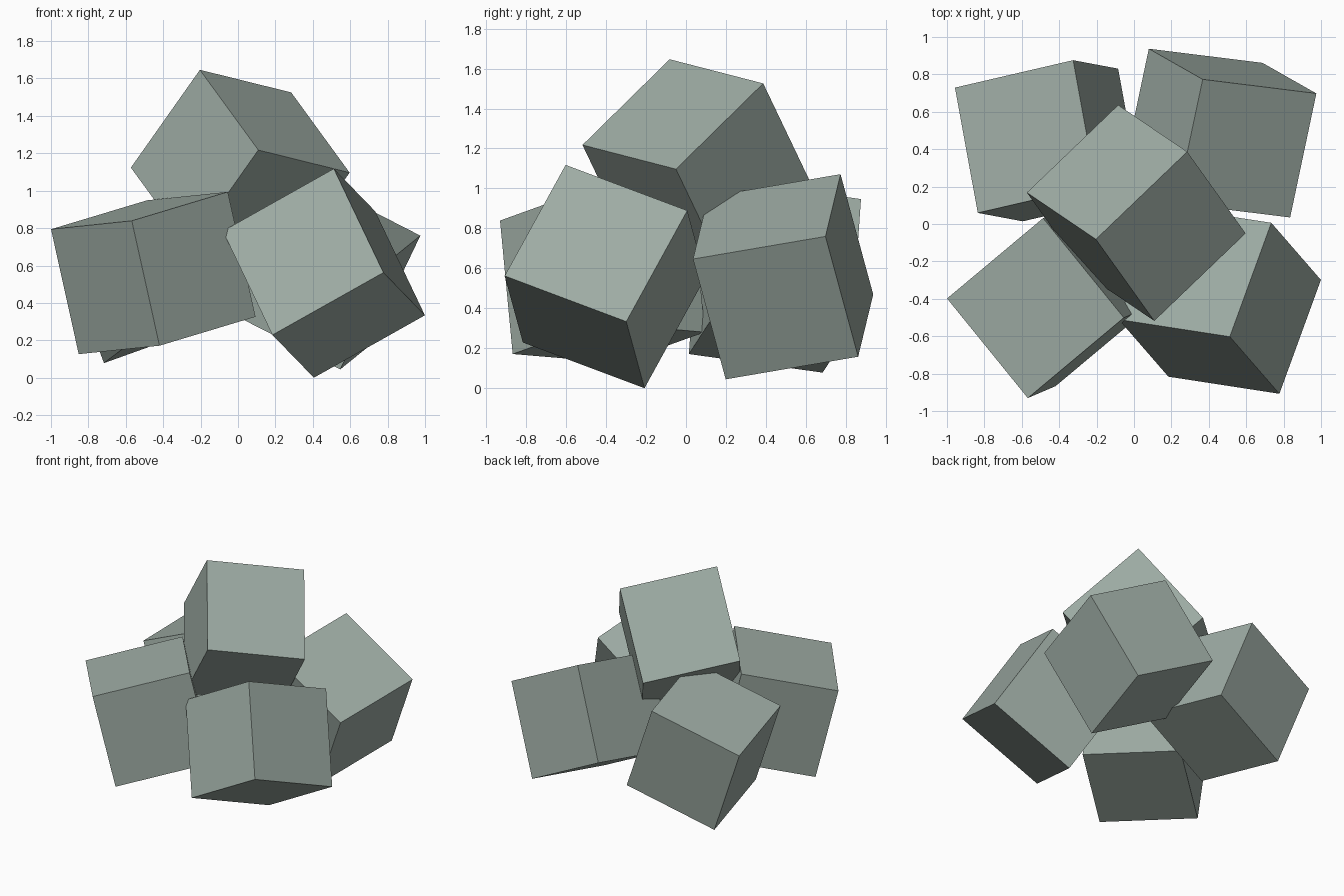
import bpy
from mathutils import Matrix, Vector

if "Cube" in bpy.data.objects:
    bpy.data.objects.remove(bpy.data.objects["Cube"])

SIDE = 0.687

# muted grey-green
mat = bpy.data.materials.new("grey_green")
mat.diffuse_color = (0.34, 0.41, 0.37, 1)
mat.use_nodes = True
mat.node_tree.nodes["Principled BSDF"].inputs["Base Color"].default_value = mat.diffuse_color


def tumbled_cube(name, center, u, v):
    """Equal-sized cube whose edges run along u and (roughly) v."""
    x = Vector(u).normalized()
    z = x.cross(Vector(v)).normalized()
    y = z.cross(x)
    rot = Matrix((x, y, z)).transposed().to_4x4()
    bpy.ops.mesh.primitive_cube_add(size=SIDE)
    cube = bpy.context.object
    cube.name = name
    cube.data.materials.append(mat)
    cube.matrix_world = Matrix.Translation(center) @ rot


# four cubes at the bottom of the pile
tumbled_cube("front_left_cube", (-0.453, -0.418, 0.56),
             (-0.43, 0.53, -0.045), (0.15, 0.06, -0.665))
tumbled_cube("front_right_cube", (0.459, -0.405, 0.559),
             (0.265, -0.305, -0.555), (0.225, 0.605, -0.235))
tumbled_cube("back_left_cube", (-0.46, 0.445, 0.559),
             (0.24, -0.045, -0.64), (0.625, 0.145, 0.224))
tumbled_cube("back_right_cube", (0.457, 0.486, 0.558),
             (-0.605, 0.075, 0.31), (-0.145, -0.66, -0.11))

# cube resting on top
tumbled_cube("top_cube", (0.012, 0.059, 1.11),
             (0.485, 0.465, -0.12), (0.315, -0.435, -0.43))
